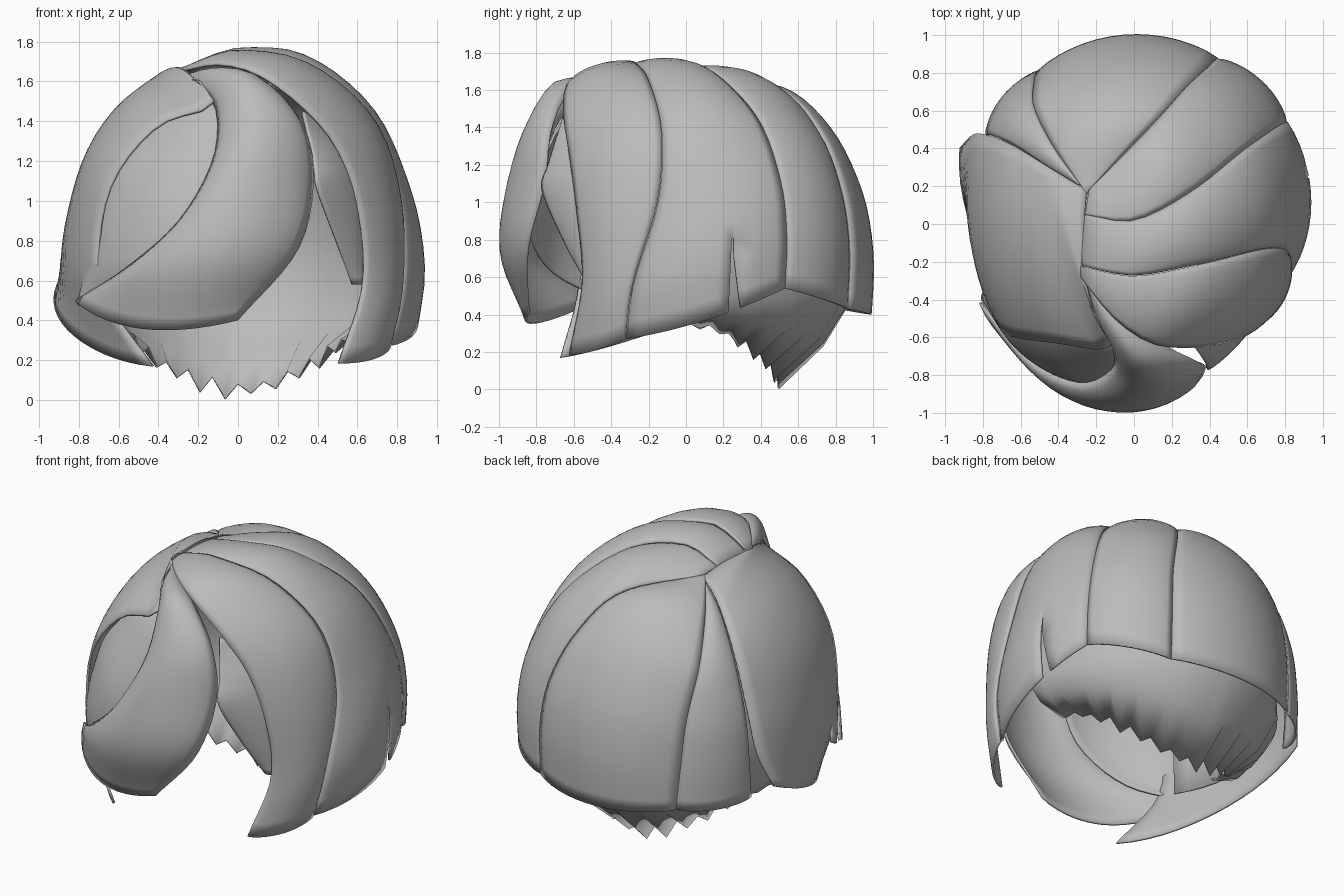
import bpy, bmesh, math, random
from mathutils import Vector

if "Cube" in bpy.data.objects:
    bpy.data.objects.remove(bpy.data.objects["Cube"])

random.seed(4)
grey = bpy.data.materials.new("hair_grey")
grey.diffuse_color = (0.5, 0.5, 0.5, 1)
grey.use_nodes = True
grey.node_tree.nodes["Principled BSDF"].inputs["Base Color"].default_value = grey.diffuse_color
CENTRE = Vector((0, 0, 0.6))


def sample(pts, n):
    """Smooth curve through pts, n + 1 samples evenly spread by length."""
    p = [Vector(q) for q in pts]
    p = [2 * p[0] - p[1]] + p + [2 * p[-1] - p[-2]]
    fine = []
    for i in range(1, len(p) - 2):
        a, b, c, d = p[i - 1:i + 3]
        for k in range(20):
            t = k / 20
            fine.append(0.5 * (2 * b + (c - a) * t + (2 * a - 5 * b + 4 * c - d) * t * t
                               + (3 * b - a - 3 * c + d) * t ** 3))
    fine.append(p[-2])
    dist = [0]
    for a, b in zip(fine, fine[1:]):
        dist.append(dist[-1] + (b - a).length)
    out, j = [], 0
    for i in range(n + 1):
        s = dist[-1] * i / n
        while j < len(fine) - 2 and dist[j + 1] < s:
            j += 1
        out.append(fine[j].lerp(fine[j + 1], (s - dist[j]) / (dist[j + 1] - dist[j])))
    return out


def finish(name, bm, thick):
    bmesh.ops.recalc_face_normals(bm, faces=bm.faces)
    if sum(f.normal.dot(f.calc_center_median() - CENTRE) for f in bm.faces) < 0:
        bmesh.ops.reverse_faces(bm, faces=bm.faces)
    me = bpy.data.meshes.new(name)
    bm.to_mesh(me)
    bm.free()
    me.materials.append(grey)
    ob = bpy.data.objects.new(name, me)
    bpy.context.collection.objects.link(ob)
    mod = ob.modifiers.new("thickness", 'SOLIDIFY')
    mod.thickness, mod.offset = thick, -1
    bpy.context.view_layer.objects.active = ob
    ob.select_set(True)
    bpy.ops.object.shade_smooth_by_angle(angle=math.radians(40))
    ob.select_set(False)


def lock(name, left, right, bulge=0.04, hem_bulge=0.04, lift=0.0, sag=0.0, power=2,
         notch=None, nu=14, nv=24):
    """Hair lock stretched between two edge curves and rounded outwards."""
    bm = bmesh.new()
    start = int(nv * 0.84)
    rows = []
    for r, (a, b) in enumerate(zip(sample(left, nv), sample(right, nv))):
        da, db = a - CENTRE, b - CENTRE
        ang, row, v = da.angle(db), [], r / nv
        puff = (bulge + (hem_bulge - bulge) * v ** power) * min(1, v * 4)
        for c in range(nu + 1):
            u = c / nu
            if notch and r >= start and c == notch + 1:
                u = (notch + max(0.15, (r - start) / (nv - start))) / nu
            if ang > 1e-3:
                d = (da.normalized() * math.sin((1 - u) * ang)
                     + db.normalized() * math.sin(u * ang)) / math.sin(ang)
            else:
                d = da.normalized()
            arch = max(0, math.sin(math.pi * u))
            rad = da.length * (1 - u) + db.length * u + lift
            rad += puff * arch ** (0.7 if puff > 0 else 1)
            p = CENTRE + d * rad
            p.z -= sag * arch * v ** 3
            row.append(bm.verts.new(p))
        rows.append(row)
    for r in range(nv):
        for c in range(nu):
            if notch and c == notch and r >= start:
                continue
            bm.faces.new((rows[r][c], rows[r][c + 1], rows[r + 1][c + 1], rows[r + 1][c]))
    finish(name, bm, 0.015)


# Seams between the locks, from crown to hem
right_front = [(-.28, -.28, 1.65), (-.1, -.5, 1.68), (.1, -.63, 1.63), (.33, -.65, 1.46),
               (.5, -.62, 1.25), (.6, -.58, .95), (.62, -.55, .58), (.5, -.62, .19)]
right_seam = [(-.28, -.22, 1.66), (-.12, -.26, 1.72), (.05, -.27, 1.74), (.4, -.2, 1.65),
              (.69, -.13, 1.38), (.81, -.15, 1.0), (.82, -.28, .57), (.76, -.32, .27)]
right_back = [(-.26, .05, 1.67), (0, .02, 1.73), (.3, .17, 1.68), (.58, .39, 1.44),
              (.75, .51, 1.1), (.81, .54, .8), (.81, .53, .54)]
back_right = [(-.24, .18, 1.65), (.1, .53, 1.58), (.28, .73, 1.35), (.4, .84, 1.05),
              (.44, .88, .75), (.44, .87, .43)]
back_left = [(-.25, .16, 1.65), (-.42, .4, 1.54), (-.53, .62, 1.3), (-.53, .75, 1.0),
             (-.52, .8, .7), (-.5, .82, .43)]
left_back = [(-.25, .18, 1.64), (-.45, .3, 1.55), (-.65, .42, 1.32), (-.78, .47, 1.0),
             (-.85, .47, .75), (-.92, .4, .54)]
left_under = [(-.25, .18, 1.63), (-.45, .3, 1.54), (-.64, .42, 1.32), (-.76, .47, 1.0),
              (-.79, .47, .7), (-.79, .45, .45)]
left_front = [(-.27, -.25, 1.65), (-.2, -.5, 1.59), (-.13, -.66, 1.48), (-.4, -.63, 1.38),
              (-.62, -.6, 1.12), (-.7, -.56, .8), (-.66, -.58, .5), (-.43, -.67, .17)]
fringe_left = [(-.27, -.25, 1.63), (-.2, -.49, 1.58), (-.11, -.67, 1.45), (-.13, -.78, 1.2),
               (-.3, -.84, .9), (-.57, -.72, .66), (-.82, -.42, .5)]
fringe_right = [(-.25, -.3, 1.64), (.1, -.6, 1.6), (.32, -.72, 1.4), (.38, -.76, 1.1),
                (.3, -.85, .75), (0, -.85, .4)]
sweep_outer = [(-.27, -.25, 1.58), (-.36, -.45, 1.44), (-.6, -.47, 1.18), (-.71, -.42, .95),
               (-.76, -.4, .7), (-.8, -.36, .5)]
sweep_inner = [(x + .04, y - .005, z - .03) for x, y, z in fringe_left]
temple_inner = [(.33, -.66, 1.45), (.38, -.74, 1.2), (.4, -.77, 1.06), (.5, -.65, .78),
                (.57, -.54, .58)]
temple_outer = [(.42, -.55, 1.4), (.57, -.5, 1.2), (.64, -.48, 1.0), (.66, -.47, .78),
                (.63, -.5, .58)]

# Locks around the head
lock("right_front_lock", right_front, right_seam, 0.04, 0.03, lift=0.01)
lock("right_side_lock", right_seam, right_back, 0.045, 0.01, notch=9)
lock("back_right_lock", right_back, back_right, 0.04, lift=-0.005)
lock("back_lock", back_right, back_left, 0.04, 0.03)
lock("back_left_lock", back_left, left_under, 0.03, lift=-0.005)
lock("left_side_lock", left_back, left_front, 0.035, -0.09, lift=0.005, power=1)

# Swept fringe
lock("fringe", fringe_left, fringe_right, 0.125, 0.03, sag=0.06, power=4)
lock("fringe_side_lock", sweep_outer, sweep_inner, 0.04, 0.02)
lock("temple_lock", temple_inner, temple_outer, 0.02, 0.02)

# Scalp lining under the locks, ending in a jagged tucked-in nape at the back
bm = bmesh.new()
rows, n = [], 38
for i in range(n + 1):
    deg = -32 + 244 * i / n
    az = math.radians(deg)
    c, s = math.cos(az), math.sin(az)
    col = []
    for k in range(8):
        e = math.radians(82 - 82 * k / 7)
        w, h = math.cos(e) ** 0.6, math.sin(e) ** 0.8 if e > 1e-6 else 0
        y = 0.9 if s > 0 else 0.84
        col.append(Vector((0.81 * c * w, y * s * w, 0.5 + 1.1 * h)))
    if s >= 0:
        tooth = random.uniform(0.02, 0.055) * (1 if i % 2 else -1)
        tip = Vector((0.58 * c, 0.02 + 0.48 * s, 0.34 - 0.29 * s * s + tooth * (0.3 + 0.7 * s)))
        col.append(col[-1].lerp(tip, 0.5) + Vector((0.04 * c, 0.04 * s, -0.02)))
        col.append(tip)
    rows.append([bm.verts.new(p) for p in col])
for a, b in zip(rows, rows[1:]):
    for k in range(min(len(a), len(b)) - 1):
        bm.faces.new((a[k], b[k], b[k + 1], a[k + 1]))
bmesh.ops.delete(bm, geom=[v for v in bm.verts if not v.link_faces], context='VERTS')
finish("scalp_and_nape", bm, 0.01)
